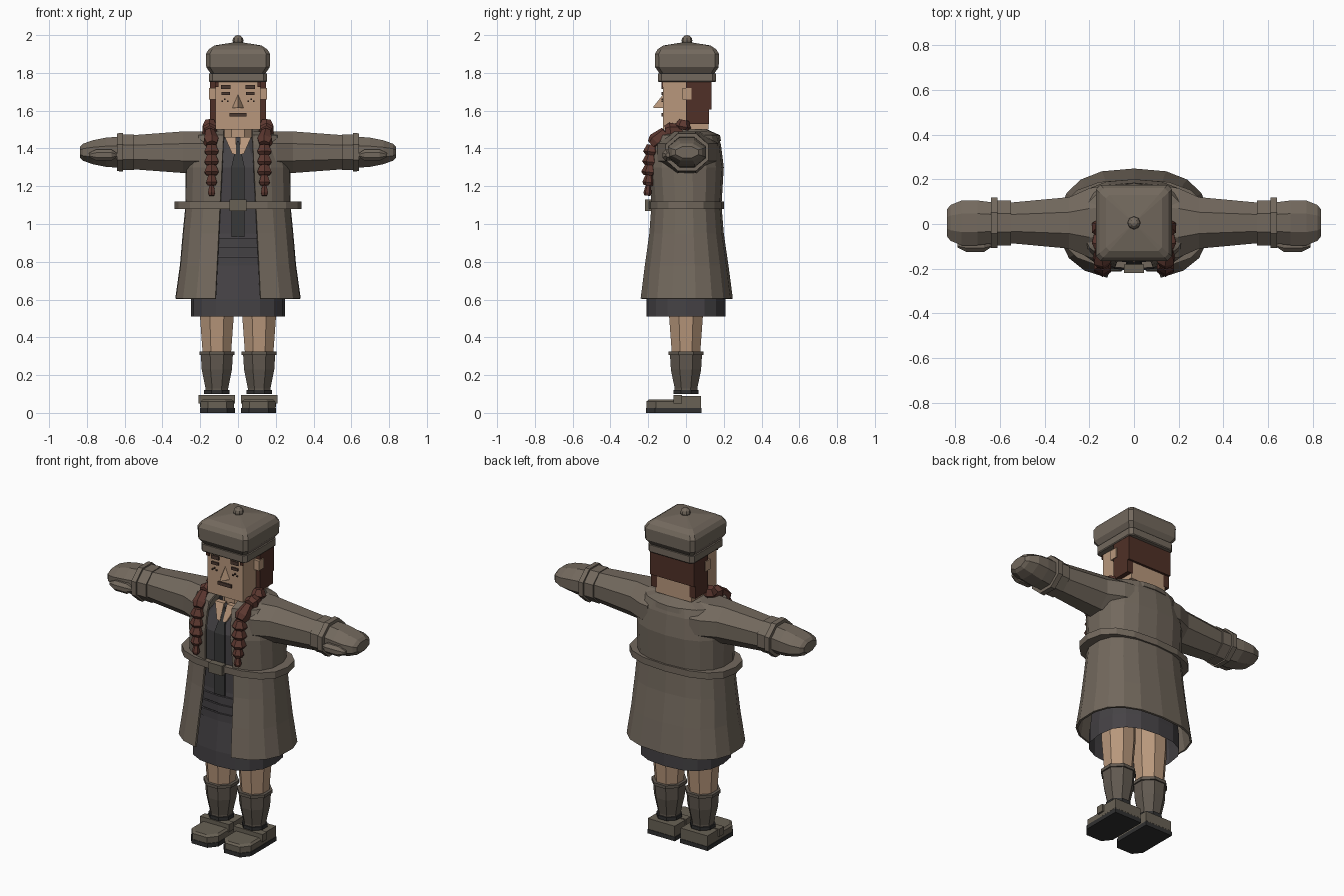
import bpy, bmesh, math
from mathutils import Vector

if "Cube" in bpy.data.objects:
    bpy.data.objects.remove(bpy.data.objects["Cube"], do_unlink=True)


def material(name, red, green, blue):
    mat = bpy.data.materials.new(name)
    mat.use_nodes = True
    colour = (red, green, blue, 1)
    mat.diffuse_color = colour
    mat.node_tree.nodes["Principled BSDF"].inputs["Base Color"].default_value = colour
    return mat


COAT = material("coat_wool", .17, .14, .11)
SKIN = material("skin", .48, .31, .2)
HAIR = material("hair", .08, .03, .02)
BRAID = material("braid_red_brown", .11, .04, .03)
DRESS = material("dress_charcoal", .06, .055, .06)
TRIM = material("dress_trim", .04, .04, .04)
SOCK = material("sock", .12, .1, .08)
SHOE = material("shoe", .14, .12, .09)
SOLE = material("sole", .03, .03, .03)
MARKS = material("face_marks", .07, .04, .03)


def finish(name, bm, mat, mirror=False):
    mesh = bpy.data.meshes.new(name)
    bm.to_mesh(mesh)
    bm.free()
    mesh.materials.append(mat)
    part = bpy.data.objects.new(name, mesh)
    bpy.context.scene.collection.objects.link(part)
    if mirror:
        part.modifiers.new("Mirror", 'MIRROR')
    return part


def loft(name, rings, mat, closed=True, caps=True, mirror=False):
    """Skin a list of equal rings of points with quads."""
    bm = bmesh.new()
    loops = [[bm.verts.new(point) for point in ring] for ring in rings]
    count = len(loops[0])
    for lower, upper in zip(loops, loops[1:]):
        for i in range(count if closed else count - 1):
            j = (i + 1) % count
            bm.faces.new((lower[i], lower[j], upper[j], upper[i]))
    if caps:
        bm.faces.new(loops[0][::-1])
        bm.faces.new(loops[-1])
        bmesh.ops.recalc_face_normals(bm, faces=bm.faces)
    return finish(name, bm, mat, mirror)


def box(name, low, high, mat, mirror=False):
    corners = [(low[0], low[1]), (high[0], low[1]), (high[0], high[1]), (low[0], high[1])]
    rings = [[(x, y, z) for x, y in corners] for z in (low[2], high[2])]
    return loft(name, rings, mat, mirror=mirror)


def soften(value):
    """Push a circle outwards towards a rounded square."""
    return math.copysign(abs(value) ** .8, value)


def body_ring(z, width, depth, open_front=False, sides=16):
    gap = .15 - z * .05 if open_front else 0
    start = math.asin((gap / width) ** 1.25)
    sweep = math.tau - 2 * start
    angles = [start + sweep * i / sides for i in range(sides + open_front)]
    if open_front:
        angles.pop()
        angles.append(math.tau - start)
    return [(width * soften(math.sin(t)), -depth * soften(math.cos(t)), z) for t in angles]


def open_garment(name, profile, thickness):
    part = loft(name, [body_ring(*row, open_front=True) for row in profile],
                COAT, closed=False, caps=False)
    solid = part.modifiers.new("Thickness", 'SOLIDIFY')
    solid.thickness = thickness
    solid.offset = -1


def oval(across, up, sides=8):
    """Flat-sided oval measured across its flats."""
    grow = 1 / math.cos(math.pi / sides)
    angles = [math.tau * (i + .5) / sides for i in range(sides)]
    return [(across * grow * math.cos(t), up * grow * math.sin(t)) for t in angles]


def arm_part(name, profile, y=.005, z=1.38):
    """Rows give distance along the arm, half height and half depth."""
    rings = [[(x, y + a, z + b) for a, b in oval(depth, height)] for x, height, depth in profile]
    loft(name, rings, COAT, mirror=True)


def leg_part(name, profile, mat, x=.112):
    """Rows give height and radius."""
    rings = [[(x + a, b, z) for a, b in oval(radius, radius)] for z, radius in profile]
    loft(name, rings, mat, mirror=True)


# Coat, open down the front, with a folded collar
open_garment("coat", [(.605, .335, .248), (.78, .31, .225), (.95, .295, .2), (1.1, .28, .188),
                      (1.3, .28, .2), (1.42, .26, .185), (1.47, .23, .17), (1.49, .16, .13)], .012)
open_garment("collar", [(1.44, .18, .185), (1.47, .17, .18), (1.51, .1, .09)], .01)

# Belt and buckle
loft("belt", [body_ring(z, .335 - inset, .2 - inset) for z, inset in
              ((1.08, .05), (1.08, 0), (1.12, 0), (1.12, .05))], COAT)
box("buckle", (-.045, -.218, 1.07), (.045, -.18, 1.13), SHOE)

# Dress with waist folds and a front strip
loft("dress", [body_ring(*row) for row in
               ((.51, .25, .21), (.6, .25, .21), (.95, .21, .17), (1.3, .2, .175),
                (1.46, .09, .11))], DRESS, caps=False)
for i in range(3):
    bottom = .78 + i * .05
    loft(f"dress_fold_{i + 1}", [body_ring(z, .24 - i * .01, .195 - i * .005)
                                 for z in (bottom, bottom + .045)], DRESS)
loft("dress_front_strip", [[(-half, -y, z), (half, -y, z), (half, .01 - y, z), (-half, .01 - y, z)]
                           for z, half, y in ((.93, .035, .18), (1.3, .035, .18),
                                              (1.44, .005, .13))], TRIM)

# Bare neck and neckline
loft("neckline", [[(.01, -y, z), (half, -y, z), (half, .03 - y, z), (.01, .03 - y, z)]
                  for z, half, y in ((1.37, .03, .16), (1.46, .07, .12))], SKIN, mirror=True)
loft("neck", [[(a, b, z) for a, b in oval(.08, .08)] for z in (1.4, 1.52)], SKIN)

# Sleeves, cuffs, mittens
arm_part("sleeve", [(.14, .11, .165), (.2, .11, .155), (.29, .11, .115), (.56, .09, .09)])
arm_part("cuff", [(.55, .095, .1), (.62, .093, .1)])
arm_part("cuff_rim", [(.61, .102, .113), (.64, .1, .113)])
arm_part("mitten", [(.62, .083, .09), (.7, .077, .1), (.77, .063, .1), (.82, .045, .08),
                    (.836, .03, .06)])
arm_part("mitten_thumb", [(.64, .01, .01), (.67, .03, .03), (.75, .03, .03), (.79, .01, .01)],
         y=-.095, z=1.365)

# Legs and socks
leg_part("leg", [(.3, .074), (.52, .09), (.75, .09)], SKIN)
leg_part("sock", [(.1, .06), (.13, .06), (.23, .08), (.31, .085)], SOCK)
leg_part("sock_rim", [(.307, .093), (.325, .093)], SOCK)
leg_part("ankle_band", [(.1, .067), (.12, .067)], SOLE)


# Shoes with clipped toe corners
def shoe_ring(z, inset=0):
    inner, outer, heel, toe = .017 + inset, .202 - inset, .082 - inset, inset - .213
    return [(inner, heel, z), (inner, toe + .05, z), (inner + .04, toe, z),
            (outer - .04, toe, z), (outer, toe + .05, z), (outer, heel, z)]


loft("shoe_sole", [shoe_ring(0), shoe_ring(.025)], SOLE, mirror=True)
loft("shoe_upper", [shoe_ring(.025, .003), shoe_ring(.06, .003), shoe_ring(.07, .015)],
     SHOE, mirror=True)
box("shoe_heel", (.02, -.03, .03), (.2, .08, .09), SHOE, mirror=True)
box("shoe_strap", (.015, -.065, .05), (.21, -.02, .095), SHOE, mirror=True)

# Head, nose and ears
FRONT = -.122
box("head", (-.12, FRONT, 1.5), (.12, .12, 1.77), SKIN)
loft("nose", [[(-.03 * k, y, 1.615), (.03 * k, y, 1.615), (0, y, 1.615 + .07 * k)]
              for k, y in ((1, FRONT), (.1, -.172))], SKIN)
box("ear", (.11, -.018, 1.66), (.153, .03, 1.72), SKIN, mirror=True)


# Face marks as thin plates
def plate(name, x, z, width, height, mat=MARKS, mirror=True):
    box(name, (x - width / 2, FRONT - .008, z - height / 2),
        (x + width / 2, FRONT + .001, z + height / 2), mat, mirror)


plate("mouth", 0, 1.578, .09, .02, mirror=False)
plate("eyebrow", .065, 1.726, .05, .022)
plate("eye", .066, 1.69, .045, .016)
plate("temple_hair", .113, 1.74, .02, .03, HAIR)
for i in range(3):
    plate(f"freckle_{i + 1}", .055 + i * .014, 1.65 + i % 2 * .01, .008, .007)

# Hair
box("side_hair", (.11, 0, 1.53), (.148, .122, 1.76), HAIR, mirror=True)
box("back_hair", (-.148, .11, 1.605), (.148, .134, 1.76), HAIR)

# Braids: tapered knots strung over the shoulders
path = [Vector(point) for point in ((.15, -.01, 1.55), (.15, -.02, 1.5), (.15, -.11, 1.49))]
path += [Vector((.14, -.18 - i * .005, 1.42 - i * .054)) for i in range(6)]
for i, (top, end) in enumerate(zip(path, path[1:])):
    turn = (end - top).to_track_quat('Z', 'Y')
    radius = .038 * min(1, (len(path) - i) / 4)
    rings = [[top.lerp(end, along) + turn @ Vector((a, b, 0))
              for a, b in oval(radius * size, radius * size, sides=6)]
             for along, size in ((0, .6), (.7, 1), (1, .7))]
    loft(f"braid_knot_{i + 1}", rings, BRAID, mirror=True)


# Hat with band, crown and button
def square_ring(z, half):
    """Square with clipped corners."""
    short = half * .88
    points = [(-short, -half), (short, -half), (half, -short), (half, short)]
    points += [(-x, -y) for x, y in points]
    return [(x, y + .005, z) for x, y in points]


loft("hat_band", [square_ring(1.752, .15), square_ring(1.757, .154), square_ring(1.797, .154)], COAT)
loft("hat_crown", [square_ring(z, half) for z, half in
                   ((1.79, .14), (1.83, .168), (1.9, .17), (1.925, .155), (1.945, .125),
                    (1.962, .02))], COAT)
bm = bmesh.new()
bmesh.ops.create_uvsphere(bm, u_segments=8, v_segments=6, radius=.029)
bmesh.ops.translate(bm, verts=bm.verts, vec=(0, .005, 1.971))
finish("hat_button", bm, COAT)
